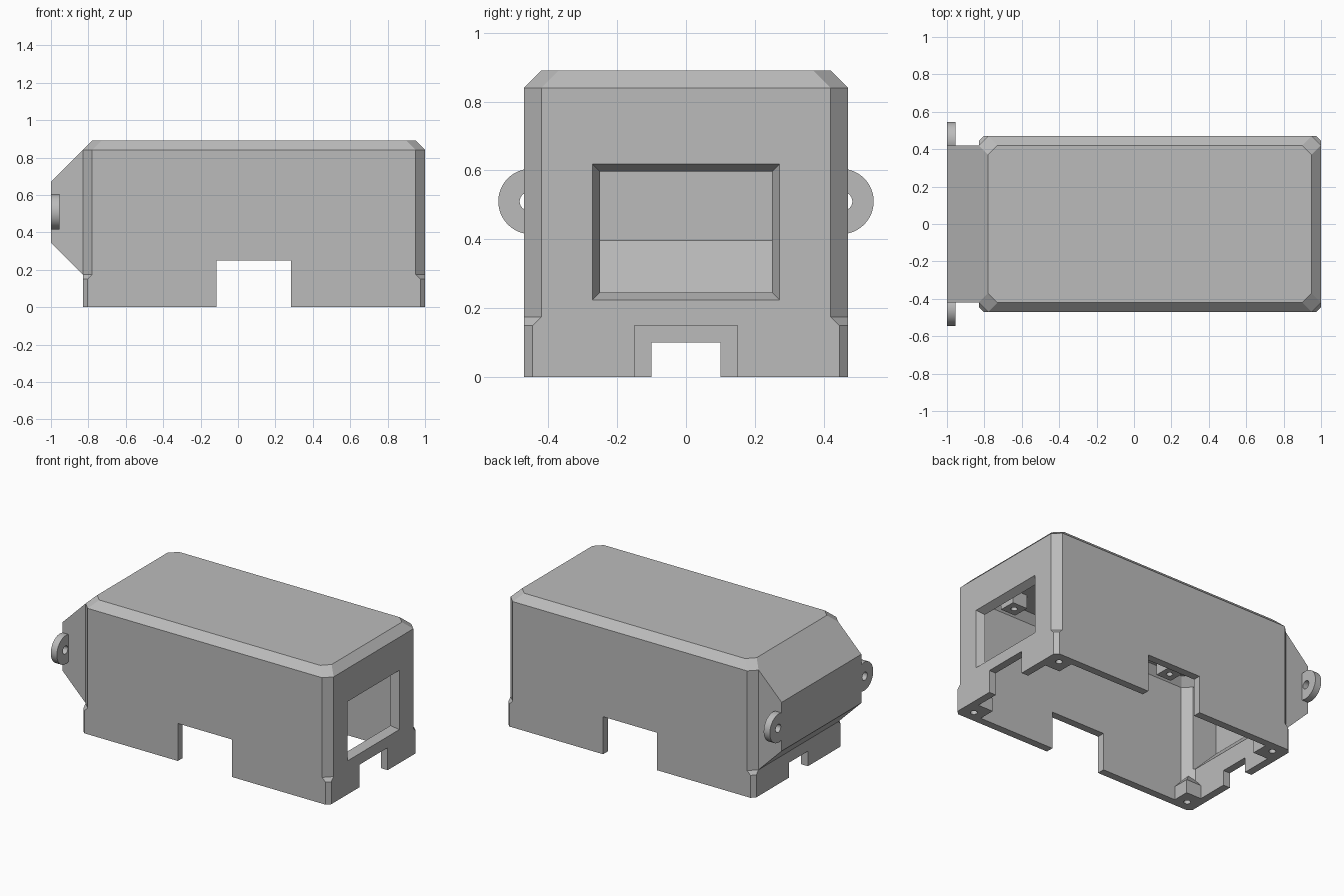
import bpy, bmesh, math
from mathutils import Matrix

cube = bpy.data.objects.get("Cube")
if cube:
    bpy.data.objects.remove(cube, do_unlink=True)

grey = bpy.data.materials.new("plastic_grey")
grey.use_nodes = True
grey.diffuse_color = (0.5, 0.5, 0.5, 1)
grey.node_tree.nodes["Principled BSDF"].inputs["Base Color"].default_value = (0.5, 0.5, 0.5, 1)


def finish(bm, name):
    bmesh.ops.recalc_face_normals(bm, faces=bm.faces)
    mesh = bpy.data.meshes.new(name)
    bm.to_mesh(mesh)
    bm.free()
    mesh.materials.append(grey)
    ob = bpy.data.objects.new(name, mesh)
    bpy.context.collection.objects.link(ob)
    return ob


def loft(name, rings):
    """Closed solid through rings with equal point counts."""
    bm = bmesh.new()
    loops = [[bm.verts.new(p) for p in ring] for ring in rings]
    n = len(loops[0])
    for a, b in zip(loops, loops[1:]):
        for i in range(n):
            j = (i + 1) % n
            bm.faces.new((a[i], a[j], b[j], b[i]))
    bm.faces.new(loops[0])
    bm.faces.new(loops[-1])
    return finish(bm, name)


def box(name, x0, x1, y0, y1, z0, z1):
    return loft(name, [[(x0, y0, z), (x1, y0, z), (x1, y1, z), (x0, y1, z)] for z in (z0, z1)])


def cylinder(name, centre, radius, depth, axis="Z", sides=32):
    bm = bmesh.new()
    turn = Matrix.Rotation(math.pi / 2, 4, "Y") if axis == "X" else Matrix()
    bmesh.ops.create_cone(bm, cap_ends=True, segments=sides, radius1=radius, radius2=radius,
                          depth=depth, matrix=Matrix.Translation(centre) @ turn)
    return finish(bm, name)


def combine(target, tool, operation):
    """Apply a boolean, then drop the helper."""
    mod = target.modifiers.new(operation, "BOOLEAN")
    mod.operation, mod.solver, mod.object = operation, "EXACT", tool
    bpy.context.view_layer.objects.active = target
    bpy.ops.object.modifier_apply(modifier=mod.name)
    bpy.data.objects.remove(tool, do_unlink=True)


def octagon(inset, c, z):
    """Rectangle with cut corners, inset from the case outline."""
    x0, x1, y = -0.83 + inset, 1 - inset, 0.47 - inset
    return [(x0 + c, -y, z), (x1 - c, -y, z), (x1, -y + c, z), (x1, y - c, z),
            (x1 - c, y, z), (x0 + c, y, z), (x0, y - c, z), (x0, -y + c, z)]


def side_prism(name, profile, half_width):
    return loft(name, [[(x, y, z) for x, z in profile] for y in (-half_width, half_width)])


# Outer case with wider corners at the foot and a chamfered top
case = loft("case", [octagon(0, 0.025, 0), octagon(0, 0.025, 0.15), octagon(0, 0.05, 0.175),
                     octagon(0, 0.05, 0.84), octagon(0.05, 0.05, 0.89)])

# Sloped end bulge and its strap lugs
bulge = [(-0.7, 0.17), (-0.825, 0.17), (-1, 0.345), (-1, 0.67), (-0.83, 0.84), (-0.7, 0.84)]
combine(case, side_prism("bulge", bulge, 0.42), "UNION")
for s in (-1, 1):
    combine(case, cylinder("lug", (-0.9775, s * 0.45, 0.51), 0.095, 0.045, "X", 48), "UNION")

# Hollow interior, open below
combine(case, loft("cavity", [octagon(0.05, 0.06, -0.02), octagon(0.05, 0.06, 0.79),
                              octagon(0.09, 0.05, 0.84)]), "DIFFERENCE")
hollow = [(-0.7, 0.225), (-0.78, 0.225), (-0.95, 0.397), (-0.95, 0.62), (-0.78, 0.79), (-0.7, 0.79)]
combine(case, side_prism("bulge_cavity", hollow, 0.37), "DIFFERENCE")

# Window with a bevelled frame
window = []
for x, grow in ((0.9, 0), (0.95, 0), (1.0, 0.022), (1.02, 0.031)):
    y, low, high = 0.25 + grow, 0.246 - grow, 0.597 + grow
    window.append([(x, -y, low), (x, y, low), (x, y, high), (x, -y, high)])
combine(case, loft("window_cutter", window), "DIFFERENCE")

# Notches along the lower rim, and lug holes
combine(case, box("side_notch", -0.115, 0.283, -0.6, 0.6, -0.1, 0.25), "DIFFERENCE")
combine(case, box("window_end_notch", 0.8, 1.1, -0.15, 0.15, -0.1, 0.15), "DIFFERENCE")
combine(case, box("bulge_end_notch", -0.9, -0.7, -0.1, 0.1, -0.1, 0.1), "DIFFERENCE")
for s in (-1, 1):
    combine(case, cylinder("lug_hole", (-0.9775, s * 0.456, 0.51), 0.027, 0.1, "X", 24), "DIFFERENCE")

# Screw bosses in the four lower corners, tapering up into the corner
for end, sx in ((-0.79, 1), (0.96, -1)):
    for sy in (-1, 1):
        rings = []
        for z, size in ((0, 0.12), (0.09, 0.12), (0.19, 0.03)):
            xa, xb, ya, yb = end, end + sx * size, sy * 0.43, sy * (0.43 - size)
            rings.append([(xa, ya, z), (xb, ya, z), (xb, yb, z), (xa, yb, z)])
        combine(case, loft("screw_boss", rings), "UNION")
        hole = cylinder("screw_hole", (end + sx * 0.045, sy * 0.395, 0), 0.021, 0.2, "Z", 20)
        combine(case, hole, "DIFFERENCE")

# Small drilled standoffs under the roof
for x in (-0.52, 0.69):
    for y in (-0.29, 0.29):
        post = box("roof_standoff", x - 0.055, x + 0.055, y - 0.055, y + 0.055, 0.75, 0.86)
        combine(post, cylinder("standoff_hole", (x, y, 0.75), 0.02, 0.12, "Z", 20), "DIFFERENCE")

# Crisp edges with smooth round parts
for ob in bpy.context.scene.objects:
    ob.select_set(ob.type == "MESH")
bpy.context.view_layer.objects.active = case
bpy.ops.object.shade_smooth_by_angle(angle=math.radians(25))
